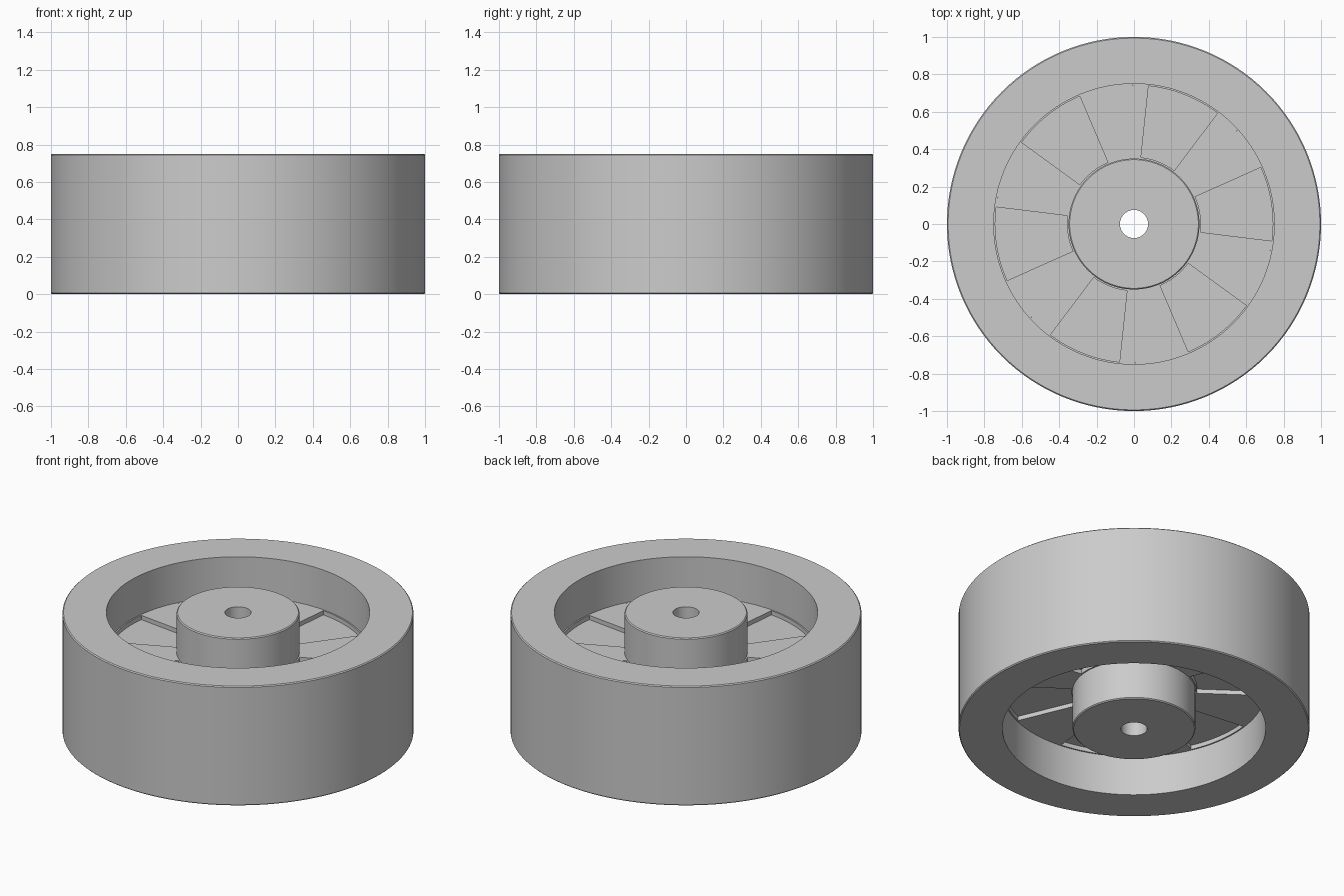
import bpy
import bmesh
from math import cos, sin, radians, tau

default = bpy.data.objects.get("Cube")
if default:
    bpy.data.objects.remove(default, do_unlink=True)

# One plain grey for the whole wheel
grey = bpy.data.materials.new("plain grey")
grey.use_nodes = True
grey.diffuse_color = (0.6, 0.6, 0.6, 1)
grey.node_tree.nodes["Principled BSDF"].inputs["Base Color"].default_value = (0.6, 0.6, 0.6, 1)

HEIGHT = 0.75
WEB_LOW, WEB_HIGH = 0.25, 0.5
RECESS = 0.027
POCKET_IN, POCKET_OUT = 0.358, 0.742
CHAMFER = 0.006


def sweep(name, profile, start=0, end=tau, steps=128):
    """Turn a closed (radius, z) profile about the z axis, fully or in part."""
    bm = bmesh.new()
    full = end - start >= tau
    count = steps if full else steps + 1
    rings = []
    for i in range(count):
        a = start + (end - start) * i / steps
        rings.append([bm.verts.new((r * cos(a), r * sin(a), z)) for r, z in profile])
    n = len(profile)
    for i in range(steps):
        one, two = rings[i], rings[(i + 1) % count]
        for j in range(n):
            k = (j + 1) % n
            bm.faces.new((one[j], two[j], two[k], one[k]))
    if not full:
        bm.faces.new(rings[0])
        bm.faces.new(rings[-1])
    bmesh.ops.recalc_face_normals(bm, faces=bm.faces[:])
    mesh = bpy.data.meshes.new(name)
    bm.to_mesh(mesh)
    bm.free()
    mesh.materials.append(grey)
    obj = bpy.data.objects.new(name, mesh)
    bpy.context.collection.objects.link(obj)
    bpy.ops.object.select_all(action="DESELECT")
    obj.select_set(True)
    bpy.context.view_layer.objects.active = obj
    bpy.ops.object.shade_smooth_by_angle(angle=radians(30))
    return obj


def mirrored(upper):
    """Complete a profile whose upper half is given, about mid height."""
    return upper + [(r, HEIGHT - z) for r, z in reversed(upper)]


# Rim, with a narrow ledge framing the pockets
sweep("rim", mirrored([
    (POCKET_OUT, WEB_HIGH), (0.75, WEB_HIGH), (0.75, HEIGHT),
    (1 - CHAMFER, HEIGHT), (1, HEIGHT - CHAMFER)]))

# Hub with axle hole, and a narrow ledge at its root
sweep("hub", mirrored([
    (0.075, HEIGHT), (0.35 - CHAMFER, HEIGHT), (0.35, HEIGHT - CHAMFER),
    (0.35, WEB_HIGH), (POCKET_IN, WEB_HIGH)]))


def slab(low, high):
    return [(POCKET_IN, low), (POCKET_OUT, low), (POCKET_OUT, high), (POCKET_IN, high)]


# Web forming the pocket floors
sweep("web", slab(WEB_LOW + RECESS, WEB_HIGH - RECESS))

# Six wide spokes standing proud on both sides of the web
for i in range(6):
    middle = radians(38.5 + 60 * i)
    half = radians(14.5)
    for side, low, high in (("upper", WEB_HIGH - RECESS, WEB_HIGH),
                            ("lower", WEB_LOW, WEB_LOW + RECESS)):
        sweep(f"{side}_spoke_{i + 1}", slab(low, high), middle - half, middle + half, 12)
